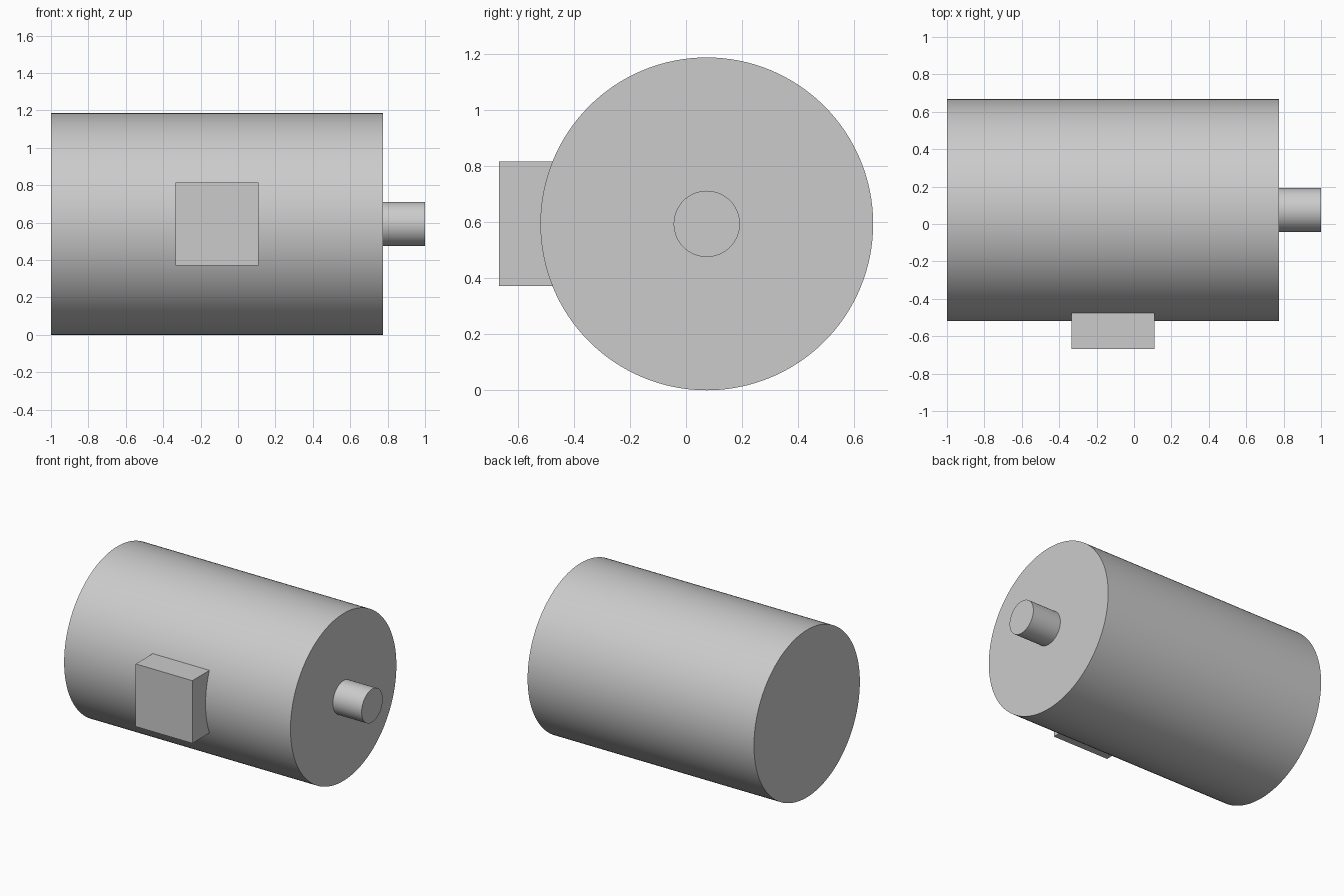
import bpy
import math

if "Cube" in bpy.data.objects:
    bpy.data.objects.remove(bpy.data.objects["Cube"])

AXIS_Y, AXIS_Z = 0.074, 0.593


def cylinder_x(name, x0, x1, radius, sides):
    """Smooth capped cylinder lying along x on the motor axis."""
    bpy.ops.mesh.primitive_cylinder_add(
        vertices=sides, radius=radius, depth=x1 - x0,
        location=((x0 + x1) / 2, AXIS_Y, AXIS_Z),
        rotation=(0, math.pi / 2, 0))
    obj = bpy.context.object
    obj.name = name
    bpy.ops.object.transform_apply(location=False, rotation=True, scale=True)
    bpy.ops.object.shade_smooth_by_angle(angle=math.radians(30))
    return obj


def box(name, lo, hi):
    """Box spanning two opposite corners."""
    bpy.ops.mesh.primitive_cube_add(
        size=1, location=[(a + b) / 2 for a, b in zip(lo, hi)])
    obj = bpy.context.object
    obj.name = name
    obj.scale = [b - a for a, b in zip(lo, hi)]
    bpy.ops.object.transform_apply(location=False, rotation=False, scale=True)
    return obj


# Main drum and the shaft on its right end
cylinder_x("motor_body", -1.0, 0.775, 0.593, 128)
cylinder_x("drive_shaft", 0.765, 1.0, 0.118, 64)

# Terminal box on the front, its back sunk into the drum
box("terminal_box", (-0.335, -0.667, 0.371), (0.109, -0.46, 0.815))
